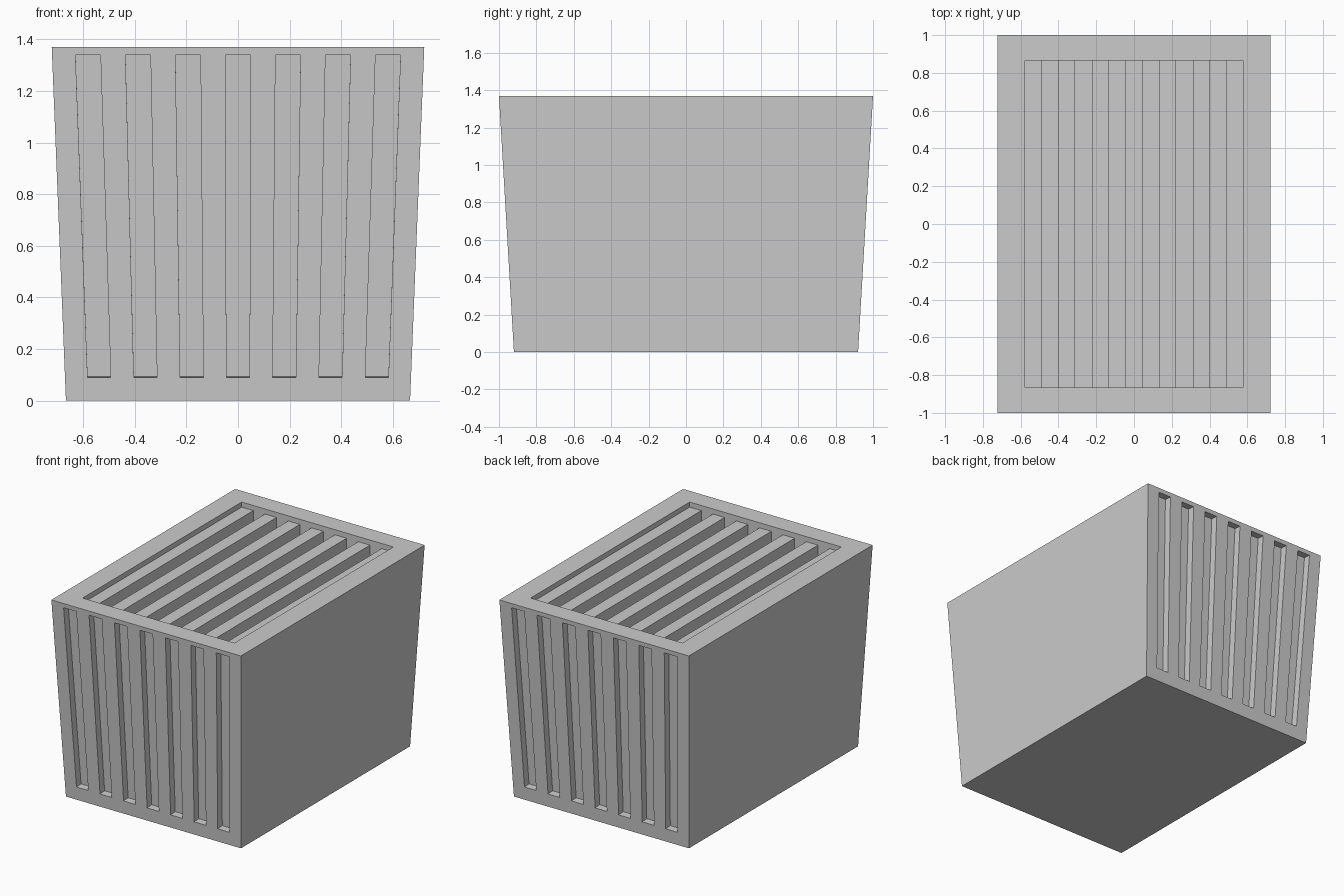
import bpy
import bmesh
from mathutils import Vector

cube = bpy.data.objects.get("Cube")
if cube:
    bpy.data.objects.remove(cube, do_unlink=True)

HEIGHT = 1.37
BOTTOM = (0.667, 0.92)
TOP = (0.722, 1.0)
STRIPS = 13            # alternating slats and slots in each panel

bm = bmesh.new()


def rectangle(half_x, half_y, z):
    return [bm.verts.new((sx * half_x, sy * half_y, z))
            for sx, sy in ((-1, -1), (1, -1), (1, 1), (-1, 1))]


def well(loop, offset):
    """Drop a loop of vertices by an offset, building the walls around it."""
    floor = [bm.verts.new(v.co + offset) for v in loop]
    for i in range(len(loop)):
        j = (i + 1) % len(loop)
        bm.faces.new((loop[i], loop[j], floor[j], floor[i]))
    return floor


def slatted_panel(outer, inner, sink, depth, first_slot):
    """Fill a quad with a border and strips; every other strip is sunk."""
    low_a, low_b, high_b, high_a = (Vector(p) for p in inner)
    normal = (low_b - low_a).cross(high_a - low_a).normalized()
    steps = [i / STRIPS for i in range(STRIPS + 1)]
    low = [bm.verts.new(low_a.lerp(low_b, t)) for t in steps]
    high = [bm.verts.new(high_a.lerp(high_b, t)) for t in steps]

    # Border
    bm.faces.new((outer[0], low[0], high[0], outer[3]))
    bm.faces.new((outer[1], outer[2], high[-1], low[-1]))
    bm.faces.new([outer[0], outer[1]] + low[::-1])
    bm.faces.new([outer[2], outer[3]] + high)

    # Shallow recess for the whole field, when there is one
    ring = low + high[::-1]
    if sink:
        ring = well(ring, -normal * sink)

    # Slats and slots
    for i in range(STRIPS):
        strip = [ring[i], ring[i + 1], ring[-i - 2], ring[-i - 1]]
        if i % 2 == first_slot:
            strip = well(strip, -normal * depth)
        bm.faces.new(strip)


# Tapered body: plain base and sides
base = rectangle(*BOTTOM, 0)
rim = rectangle(*TOP, HEIGHT)
bm.faces.new(base[::-1])
for a, b in ((1, 2), (3, 0)):
    bm.faces.new((base[a], base[b], rim[b], rim[a]))

# Top grille: slats set just below the rim with deep slots between them
slatted_panel(rim, [(sx * 0.578, sy * 0.865, HEIGHT) for sx, sy in
                    ((-1, -1), (1, -1), (1, 1), (-1, 1))],
              sink=0.035, depth=0.12, first_slot=1)


# Front and back: seven grooves following the taper
def on_wall(side, x, z):
    y = BOTTOM[1] + (TOP[1] - BOTTOM[1]) * z / HEIGHT
    return (side * x, -side * y, z)


for side, (a, b) in ((1, (0, 1)), (-1, (2, 3))):
    field = [on_wall(side, x, z) for x, z in
             ((-0.583, 0.09), (0.583, 0.09), (0.63, 1.34), (-0.63, 1.34))]
    slatted_panel([base[a], base[b], rim[b], rim[a]], field,
                  sink=0, depth=0.05, first_slot=0)

bmesh.ops.recalc_face_normals(bm, faces=bm.faces[:])
mesh = bpy.data.meshes.new("slatted_box")
bm.to_mesh(mesh)
bm.free()

# Plain grey finish
grey = bpy.data.materials.new("light_grey")
grey.use_nodes = True
colour = (0.6, 0.6, 0.6, 1)
grey.diffuse_color = colour
for node in grey.node_tree.nodes:
    if node.type == "BSDF_PRINCIPLED":
        node.inputs["Base Color"].default_value = colour
mesh.materials.append(grey)

box = bpy.data.objects.new("slatted_box", mesh)
bpy.context.collection.objects.link(box)
